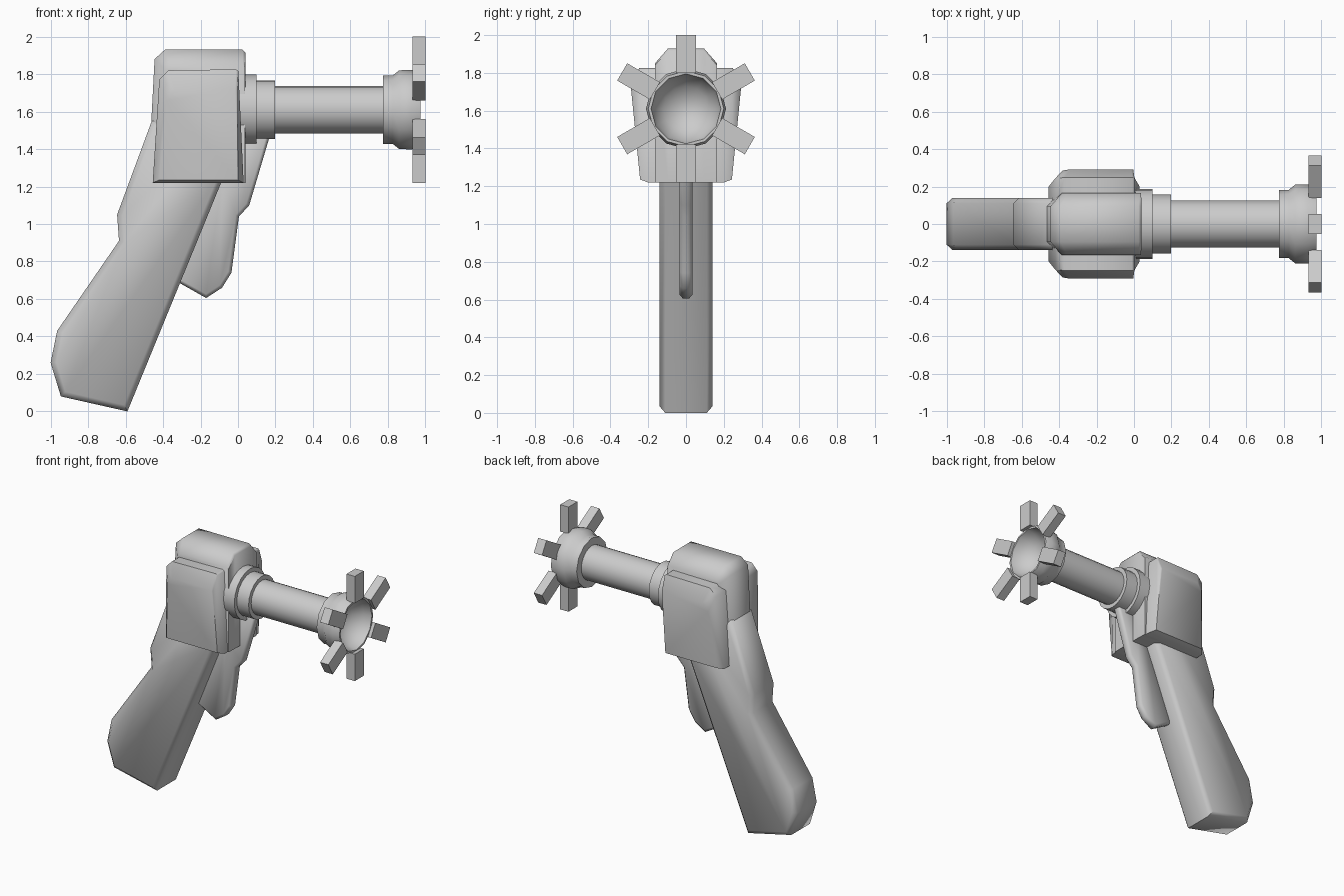
import bpy, bmesh, math
from mathutils import Vector, Matrix

if "Cube" in bpy.data.objects:
    bpy.data.objects.remove(bpy.data.objects["Cube"])

AXIS_Z = 1.61  # height of the barrel axis


def finish(bm, name, angle):
    bmesh.ops.recalc_face_normals(bm, faces=bm.faces[:])
    mesh = bpy.data.meshes.new(name)
    bm.to_mesh(mesh)
    bm.free()
    obj = bpy.data.objects.new(name, mesh)
    bpy.context.collection.objects.link(obj)
    bpy.ops.object.select_all(action='DESELECT')
    obj.select_set(True)
    bpy.context.view_layer.objects.active = obj
    bpy.ops.object.shade_smooth_by_angle(angle=math.radians(angle))
    return obj


def loft(name, rings, angle=50):
    """Skin matching rings of 3D points and cap both ends."""
    bm = bmesh.new()
    loops = [[bm.verts.new(p) for p in ring] for ring in rings]
    n = len(loops[0])
    for a, b in zip(loops, loops[1:]):
        for i in range(n):
            j = (i + 1) % n
            bm.faces.new((a[i], a[j], b[j], b[i]))
    bm.faces.new(loops[0])
    bm.faces.new(loops[-1])
    return finish(bm, name, angle)


def inset(profile, d):
    """Move a closed xz outline inward by d with mitred corners."""
    pts = [Vector(p) for p in profile]
    n = len(pts)
    area = sum(pts[i].x * pts[(i + 1) % n].y - pts[(i + 1) % n].x * pts[i].y for i in range(n))
    s = 1 if area > 0 else -1
    out = []
    for i, p in enumerate(pts):
        a = (p - pts[i - 1]).normalized()
        b = (pts[(i + 1) % n] - p).normalized()
        na, nb = Vector((-a.y, a.x)) * s, Vector((-b.y, b.x)) * s
        out.append(p + (na + nb) * d / (1 + na.dot(nb)))
    return out


def at_y(profile, y):
    return [(p[0], y, p[1]) for p in profile]


def slab(name, outer, half, chamfer, small=None, drop=None):
    """Extruded outline with chamfered sides, symmetric in y."""
    small = small or inset(outer, chamfer)
    edge = half - (drop or chamfer)
    return loft(name, [at_y(small, -half), at_y(outer, -edge),
                       at_y(outer, edge), at_y(small, half)])


def lathe(name, profile, sides, angle=45):
    """Revolve (x, radius) points around the barrel axis; zero radius closes to a point."""
    bm = bmesh.new()
    loops = []
    for x, r in profile:
        if r == 0:
            loops.append([bm.verts.new((x, 0, AXIS_Z))])
        else:
            loops.append([bm.verts.new((x, r * math.cos(t), AXIS_Z + r * math.sin(t)))
                          for t in (2 * math.pi * i / sides for i in range(sides))])
    for a, b in zip(loops, loops[1:]):
        for i in range(sides):
            j = (i + 1) % sides
            quad = [a[i % len(a)], a[j % len(a)], b[j % len(b)], b[i % len(b)]]
            bm.faces.new(list(dict.fromkeys(quad)))
    return finish(bm, name, angle)


# Slanted handle
slab("handle", [(-0.46, 1.55), (-0.645, 1.05), (-0.635, 0.91), (-0.965, 0.43), (-1.0, 0.26),
                (-0.945, 0.08), (-0.59, 0.0), (-0.09, 1.22), (-0.03, 1.36), (-0.1, 1.55)],
     0.14, 0.03)

# Lever in front of the handle
slab("trigger", [(0.17, 1.47), (0.06, 1.1), (0.005, 1.04), (-0.035, 0.74), (-0.085, 0.66),
                 (-0.17, 0.605), (-0.32, 0.69), (-0.1, 1.25), (-0.02, 1.47)],
     0.034, 0.018)

# Central housing
slab("housing", [(-0.48, 1.22), (-0.445, 1.88), (-0.39, 1.93), (0.025, 1.93), (0.04, 1.915), (0.04, 1.22)],
     0.165, 0.05, small=[(-0.415, 1.22), (-0.385, 1.82), (-0.36, 1.85), (0.025, 1.85),
                         (0.038, 1.84), (0.038, 1.22)], drop=0.07)

# Side covers, bulging towards the top
cover = [(-0.455, 1.22), (-0.42, 1.77), (-0.37, 1.82), (-0.01, 1.825), (0.002, 1.815), (0.03, 1.22)]
face = [(-0.42, 1.235), (-0.38, 1.66), (-0.34, 1.72), (-0.015, 1.72), (-0.004, 1.71), (0.0, 1.235)]
for side, label in ((-1, "front"), (1, "back")):
    loft(label + "_cover", [
        at_y(cover, side * 0.1),
        [(x, side * (0.2 + (z - 1.22) * 0.08), z) for x, z in cover],
        [(x, side * (0.243 + (z - 1.235) * 0.1), z) for x, z in face]])

# Stepped collar and barrel
lathe("collar", [(0.0, 0), (0.0, 0.187), (0.1, 0.187), (0.1, 0.157), (0.197, 0.157), (0.197, 0)], 20)
lathe("barrel", [(0.15, 0), (0.15, 0.126), (0.8, 0.126), (0.8, 0)], 20)

# Hollow cup at the muzzle
lathe("cup", [(0.775, 0), (0.775, 0.182), (0.825, 0.182), (0.86, 0.21), (0.925, 0.212),
              (0.975, 0.2), (0.975, 0.185), (0.92, 0.17), (0.86, 0.12), (0.825, 0.05), (0.82, 0)], 12)

# Six prongs radiating around the cup
bm = bmesh.new()
for k in range(6):
    turn = Matrix.Translation((0, 0, AXIS_Z)) @ Matrix.Rotation(math.radians(60 * k), 4, 'X')
    shape = Matrix.Translation((0.966, 0, 0.29)) @ Matrix.Diagonal((0.068, 0.106, 0.2, 1))
    bmesh.ops.create_cube(bm, size=1, matrix=turn @ shape)
finish(bm, "prongs", 40)
